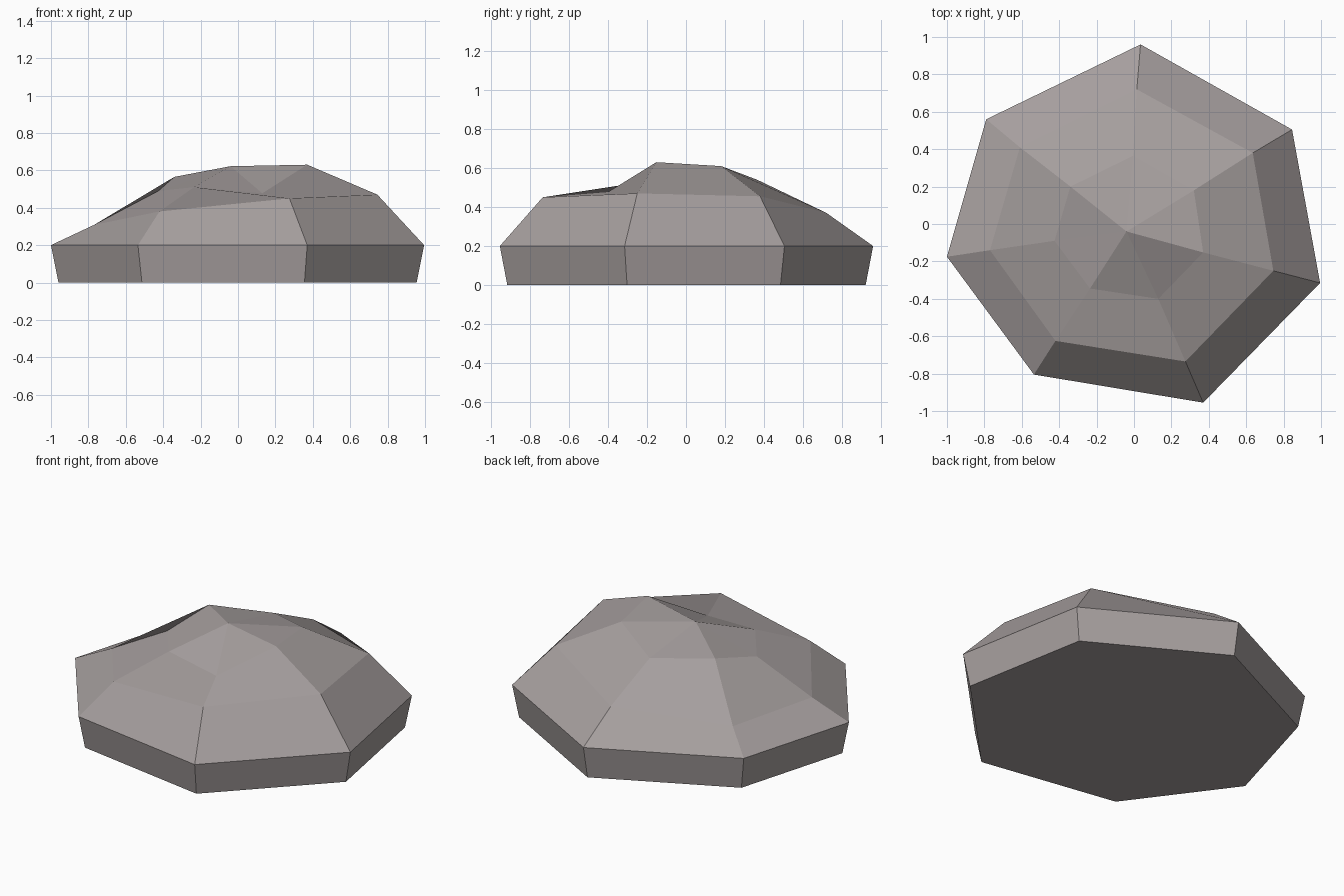
import bpy
import bmesh

if "Cube" in bpy.data.objects:
    bpy.data.objects.remove(bpy.data.objects["Cube"])

# Stone colour
stone = bpy.data.materials.new("warm_grey_stone")
stone.diffuse_color = (0.38, 0.345, 0.342, 1.0)
stone.use_nodes = True
stone.node_tree.nodes["Principled BSDF"].inputs["Base Color"].default_value = stone.diffuse_color

# Seven-sided rim, widest part of the boulder
rim = [(0.035, 0.96), (0.845, 0.505), (0.995, -0.315), (0.37, -0.955),
       (-0.535, -0.805), (-1.0, -0.175), (-0.79, 0.56)]

# Irregular shoulder and crown rings of the dome
shoulder = [(0.015, 0.72, 0.37), (0.635, 0.38, 0.455), (0.745, -0.25, 0.47),
            (0.275, -0.735, 0.45), (-0.42, -0.625, 0.38), (-0.77, -0.14, 0.308),
            (-0.61, 0.41, 0.295)]
crown = [(-0.005, 0.365, 0.54), (0.32, 0.18, 0.61), (0.37, -0.152, 0.63),
         (0.13, -0.40, 0.477), (-0.235, -0.345, 0.51), (-0.425, -0.09, 0.49),
         (-0.34, 0.20, 0.565)]
apex = (-0.04, -0.04, 0.622)

rings = [[(x * 0.96, y * 0.96, 0.0) for x, y in rim],
         [(x, y, 0.2) for x, y in rim], shoulder, crown]

bm = bmesh.new()
loops = [[bm.verts.new(p) for p in ring] for ring in rings]
n = len(rim)

# Flat underside, side band and dome facets
bm.faces.new(loops[0])
for low, high in zip(loops, loops[1:]):
    for i in range(n):
        j = (i + 1) % n
        bm.faces.new((low[i], high[i], high[j], low[j]))

# Peak facets
tip = bm.verts.new(apex)
for i in range(n):
    bm.faces.new((loops[-1][i], tip, loops[-1][(i + 1) % n]))

bmesh.ops.recalc_face_normals(bm, faces=bm.faces)
mesh = bpy.data.meshes.new("boulder")
bm.to_mesh(mesh)
bm.free()
mesh.materials.append(stone)
bpy.context.collection.objects.link(bpy.data.objects.new("boulder", mesh))
